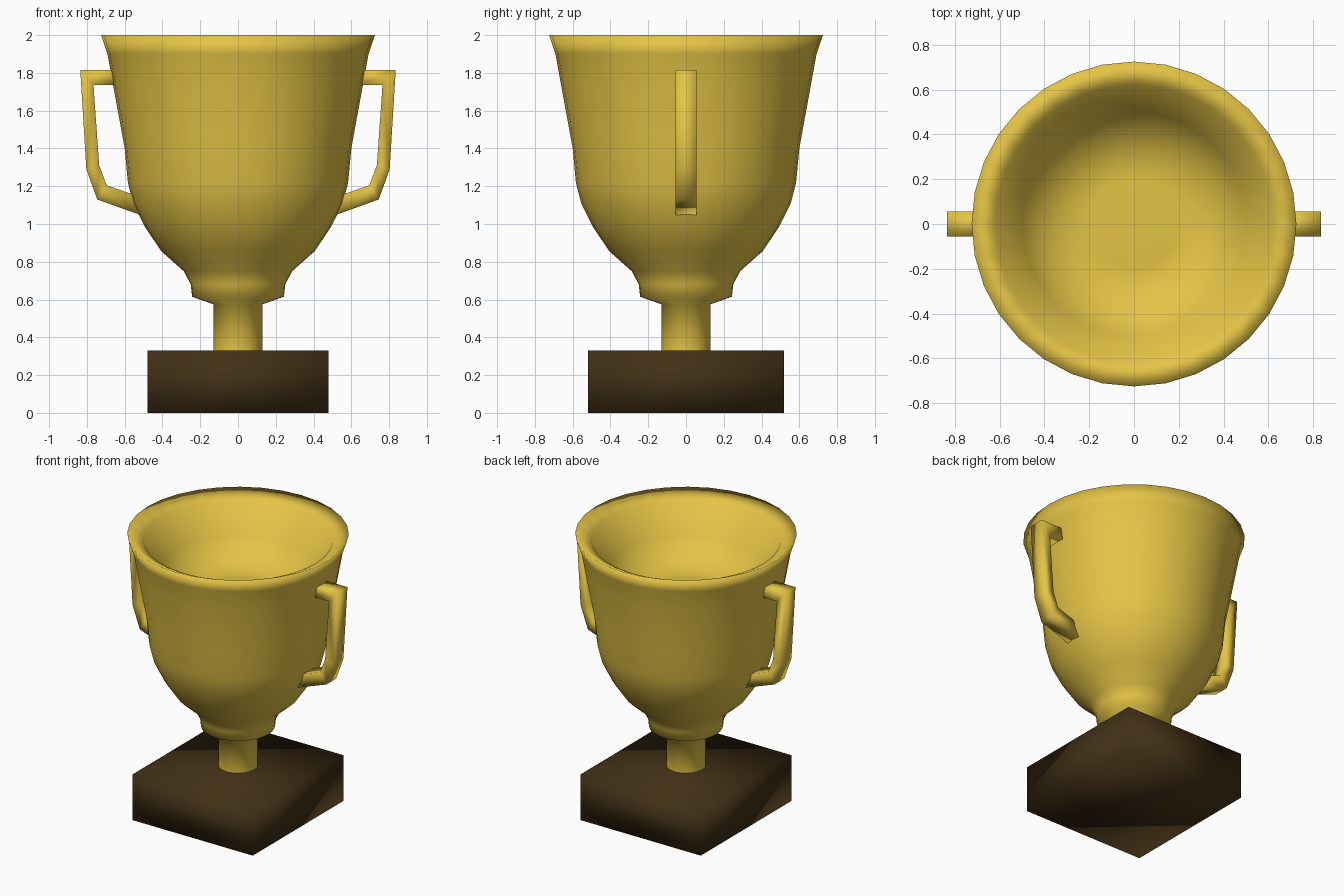
import bpy, bmesh, math

if "Cube" in bpy.data.objects:
    bpy.data.objects.remove(bpy.data.objects["Cube"])


def material(name, rgb):
    m = bpy.data.materials.new(name)
    m.diffuse_color = (*rgb, 1)
    m.use_nodes = True
    m.node_tree.nodes["Principled BSDF"].inputs["Base Color"].default_value = m.diffuse_color
    return m


gold = material("gold", (0.78, 0.55, 0.06))
wood = material("dark_wood", (0.055, 0.03, 0.008))


def finish(name, bm, mat):
    bmesh.ops.recalc_face_normals(bm, faces=bm.faces)
    for f in bm.faces:
        f.smooth = True
    me = bpy.data.meshes.new(name)
    bm.to_mesh(me)
    bm.free()
    me.materials.append(mat)
    ob = bpy.data.objects.new(name, me)
    bpy.context.collection.objects.link(ob)
    return ob


def lathe(name, profile, mat, sides=32):
    bm = bmesh.new()
    vs = [bm.verts.new((r, 0, z)) for r, z in profile]
    edges = [bm.edges.new(p) for p in zip(vs, vs[1:])]
    bmesh.ops.spin(bm, geom=vs + edges, cent=(0, 0, 0), axis=(0, 0, 1),
                   angle=2 * math.pi, steps=sides)
    bmesh.ops.remove_doubles(bm, verts=bm.verts, dist=1e-4)
    return finish(name, bm, mat)


# Rectangular plinth
bm = bmesh.new()
bmesh.ops.create_cube(bm, size=1)
for v in bm.verts:
    v.co = (v.co.x * 0.96, v.co.y * 1.035, (v.co.z + 0.5) * 0.33)
finish("plinth", bm, wood)

# Cup and stem: outer wall up to the flared rim, then over the lip into the bowl
lathe("cup", [
    (0.13, 0.33), (0.13, 0.575), (0.243, 0.615), (0.25, 0.68), (0.287, 0.75),
    (0.405, 0.855), (0.49, 0.98), (0.555, 1.11), (0.583, 1.22), (0.60, 1.4),
    (0.662, 1.74), (0.691, 1.9), (0.725, 2.0),
    (0.62, 1.95), (0.50, 1.75), (0.42, 1.66), (0.3, 1.6), (0.2, 1.59), (0, 1.62),
], gold)

# Handles: rectangular bar given by matching outer and inner corners in x, z
corners = [((0.62, 1.815), (0.62, 1.735)), ((0.835, 1.815), (0.765, 1.735)),
           ((0.803, 1.29), (0.735, 1.31)), ((0.745, 1.13), (0.695, 1.205)),
           ((0.51, 1.045), (0.51, 1.14))]


def handle(name, side):
    bm = bmesh.new()
    rings = []
    for (ox, oz), (ix, iz) in corners:
        ring = [(ox, -0.056, oz), (ox, 0.056, oz), (ix, 0.056, iz), (ix, -0.056, iz)]
        rings.append([bm.verts.new((side * x, y, z)) for x, y, z in ring])
    for a, b in zip(rings, rings[1:]):
        for i in range(4):
            j = (i + 1) % 4
            bm.faces.new((a[i], a[j], b[j], b[i]))
    bm.faces.new(rings[0])
    bm.faces.new(rings[-1])
    finish(name, bm, gold)


handle("right_handle", 1)
handle("left_handle", -1)
